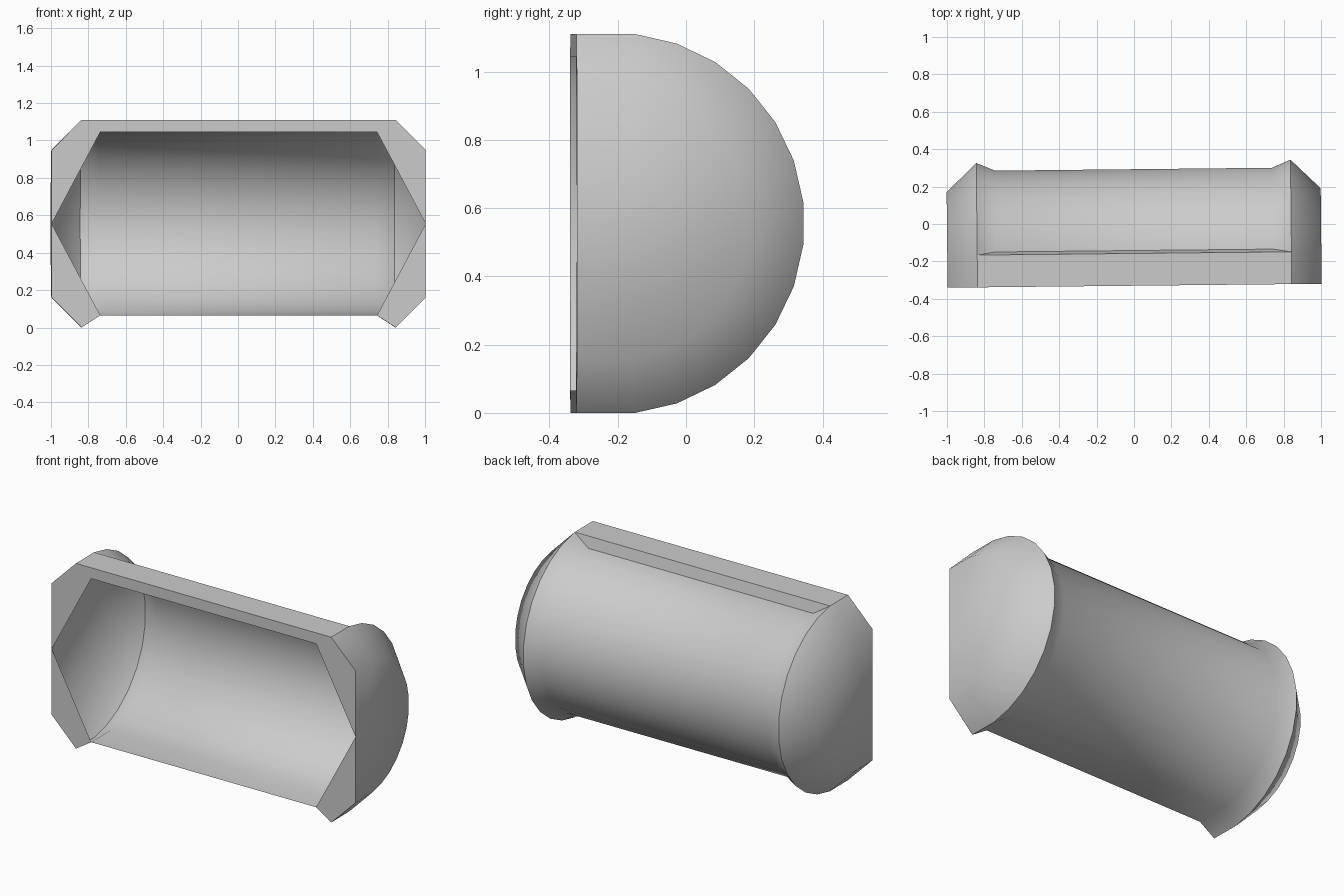
import bpy, bmesh, math

if "Cube" in bpy.data.objects:
    bpy.data.objects.remove(bpy.data.objects["Cube"])

TILT = math.radians(0.6)      # the whole piece is turned very slightly
FRONT, MID = -0.33, 0.555     # front plane, axis height
STEP = math.tau / 28


def section(x, r, cy):
    """D-shaped section: 14-point arc with straight legs to the front plane."""
    arc = []
    for i in range(14):
        a = STEP * (6.5 - i)
        arc.append((x, cy + r * math.cos(a), MID + r * math.sin(a)))
    return [(x, FRONT, arc[0][2])] + arc + [(x, FRONT, arc[-1][2])]


def make(name, verts, faces, smooth=False):
    me = bpy.data.meshes.new(name)
    me.from_pydata(verts, [], faces)
    bm = bmesh.new()
    bm.from_mesh(me)
    bmesh.ops.remove_doubles(bm, verts=bm.verts, dist=1e-5)
    bmesh.ops.recalc_face_normals(bm, faces=bm.faces)
    bm.to_mesh(me)
    bm.free()
    ob = bpy.data.objects.new(name, me)
    bpy.context.collection.objects.link(ob)
    ob.rotation_euler.z = TILT
    if smooth:
        bpy.ops.object.select_all(action='DESELECT')
        ob.select_set(True)
        bpy.context.view_layer.objects.active = ob
        bpy.ops.object.shade_smooth_by_angle(angle=math.radians(50))
    return ob


# Half-barrel shell with flared rims and chamfered end caps
half = [(1.0, 0.397, -0.214), (0.84, 0.5585, -0.22), (0.74, 0.493, -0.197)]
stations = [(-x, r, c) for x, r, c in half] + half[::-1]
rings = [section(*s) for s in stations]
n = len(rings[0])
verts = [p for ring in rings for p in ring]
faces = [(k * n + i, k * n + i + 1, (k + 1) * n + i + 1, (k + 1) * n + i)
         for k in range(len(rings) - 1) for i in range(n - 1)]
faces += [tuple(range(n)), tuple(range(5 * n, 6 * n))]
make("barrel_shell", verts, faces, smooth=True)

# Flat front frame: four corner plates and the top strip
fv, ff = [], []
endL, rimL, bodyL, bodyR, rimR, endR = rings


def plate(*pts):
    ff.append(tuple(range(len(fv), len(fv) + len(pts))))
    fv.extend(pts)


for end, rim, body, x in ((endL, rimL, bodyL, -1), (endR, rimR, bodyR, 1)):
    for i in (0, -1):
        plate((x, FRONT, MID), body[i], rim[i], end[i])
plate(bodyL[0], bodyR[0], rimR[0], rimL[0])
make("front_frame", fv, ff)

# Flat top ledge between the rims, with its narrow drop to the barrel
make("top_ledge",
     [rimL[0], rimR[0], rimR[1], rimL[1], bodyR[1], bodyL[1]],
     [(0, 1, 2, 3), (3, 2, 4, 5)])
